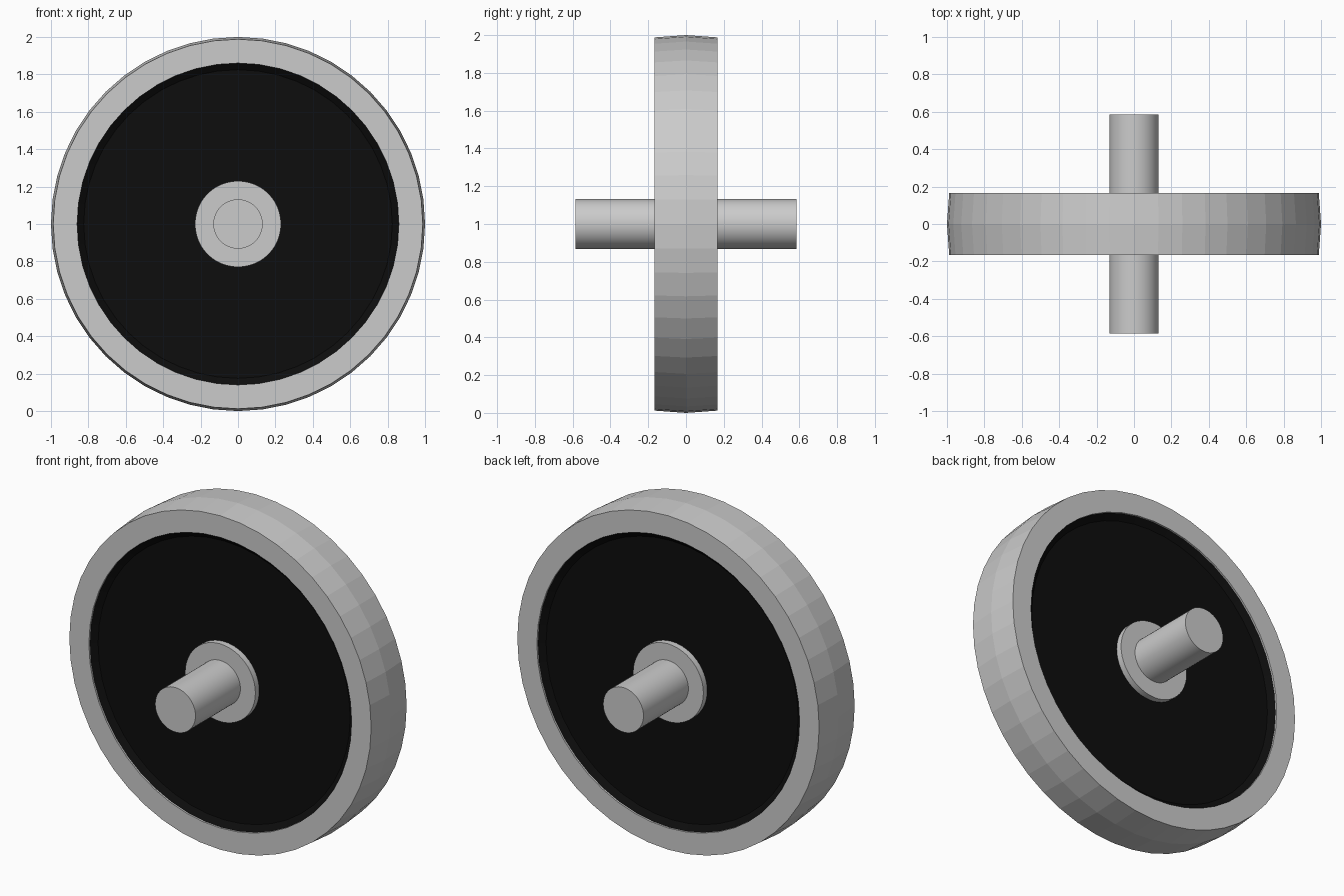
import bpy, bmesh, math
from mathutils import Matrix

if "Cube" in bpy.data.objects:
    bpy.data.objects.remove(bpy.data.objects["Cube"])

CENTRE = Matrix.Translation((0, 0, 1))

def lathe(name, profile, segments, closed=False, smooth=False, mat=None):
    """Spin (radius, y) points around the wheel's y axis."""
    bm = bmesh.new()
    verts = [bm.verts.new((r, y, 0)) for r, y in profile]
    pairs = list(zip(verts, verts[1:]))
    if closed:
        pairs.append((verts[-1], verts[0]))
    edges = [bm.edges.new(p) for p in pairs]
    bmesh.ops.spin(bm, geom=verts + edges, cent=(0, 0, 0), axis=(0, 1, 0),
                   angle=math.tau, steps=segments, use_merge=False)
    bmesh.ops.remove_doubles(bm, verts=bm.verts, dist=1e-4)
    bmesh.ops.recalc_face_normals(bm, faces=bm.faces)
    bmesh.ops.transform(bm, matrix=CENTRE, verts=bm.verts)
    mesh = bpy.data.meshes.new(name)
    bm.to_mesh(mesh)
    bm.free()
    ob = bpy.data.objects.new(name, mesh)
    bpy.context.collection.objects.link(ob)
    if mat:
        mesh.materials.append(mat)
    if smooth:
        bpy.ops.object.select_all(action='DESELECT')
        ob.select_set(True)
        bpy.context.view_layer.objects.active = ob
        bpy.ops.object.shade_smooth_by_angle(angle=math.radians(30))
    return ob

def mirrored(half):
    """Continue a y > 0 half profile onto the y < 0 side."""
    return half + [(r, -y) for r, y in reversed(half) if y > 0]

black = bpy.data.materials.new("black")
black.diffuse_color = (0.004, 0.004, 0.004, 1)
black.use_nodes = True
black.node_tree.nodes["Principled BSDF"].inputs["Base Color"].default_value = black.diffuse_color

# Crowned outer rim
lathe("rim", [(0.86, 0.166), (0.988, 0.166), (1.0, 0),
              (0.988, -0.166), (0.86, -0.166)], 48, closed=True)

# Recessed black web with a sloped edge
lathe("web_disc", mirrored([(0, 0.13), (0.825, 0.13), (0.86, 0.155)]), 48, mat=black)

# Hub boss and axle
lathe("hub", mirrored([(0, 0.166), (0.23, 0.166)]), 48, smooth=True)
lathe("axle", mirrored([(0, 0.586), (0.132, 0.586)]), 48, smooth=True)
